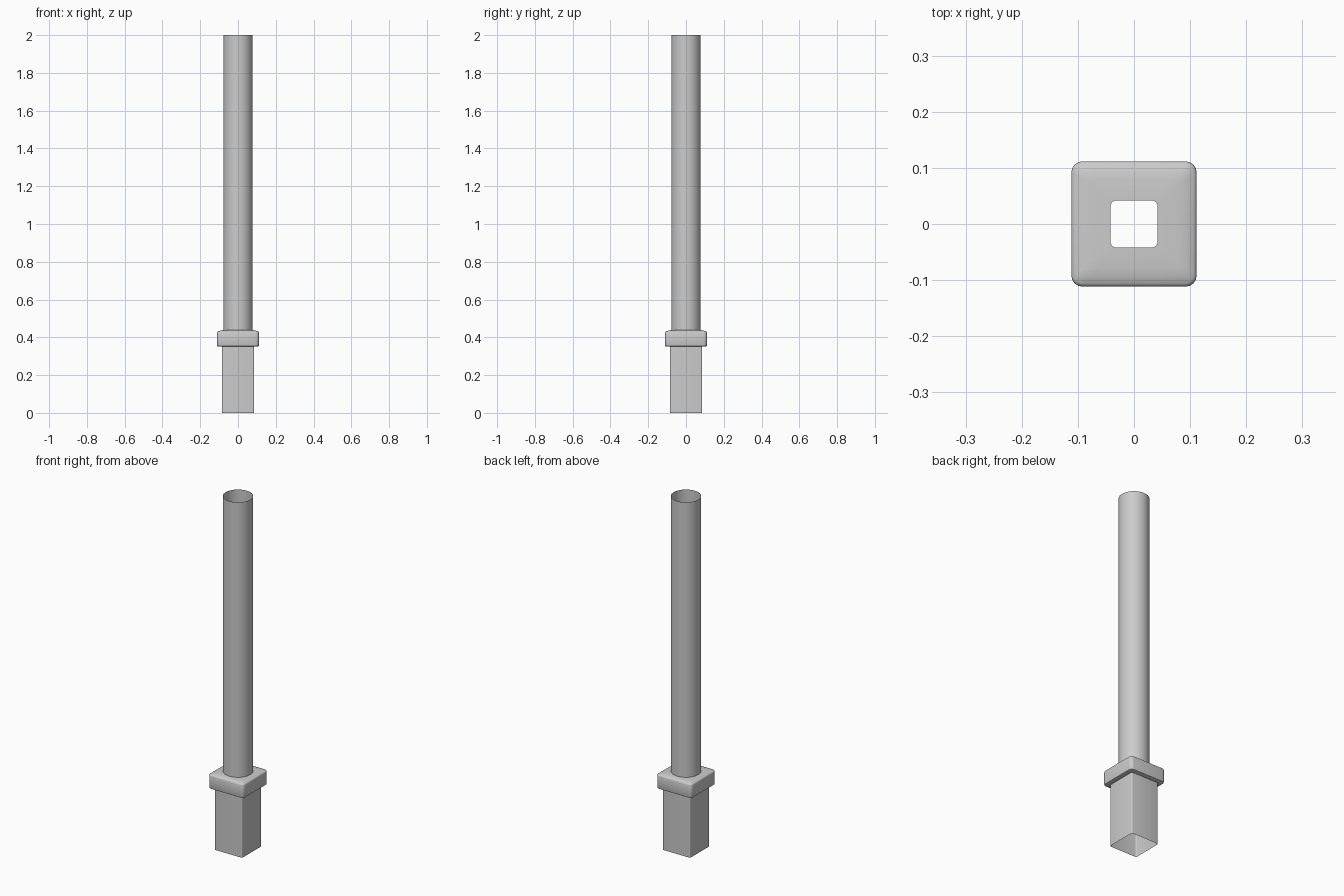
import bpy, bmesh, math

if "Cube" in bpy.data.objects:
    bpy.data.objects.remove(bpy.data.objects["Cube"])


def rounded_square(half, radius, steps=4):
    """Points of a square with rounded corners, counter-clockwise."""
    pts = []
    for q in range(4):
        mid = math.radians(45 + 90 * q)
        cx = math.copysign(half - radius, math.cos(mid))
        cy = math.copysign(half - radius, math.sin(mid))
        for i in range(steps + 1):
            a = math.radians(90 * q + 90 * i / steps)
            pts.append((cx + radius * math.cos(a), cy + radius * math.sin(a)))
    return pts


def circle(radius, sides=48):
    return [(radius * math.cos(2 * math.pi * i / sides),
             radius * math.sin(2 * math.pi * i / sides)) for i in range(sides)]


def skin(name, sections):
    """Open shell through a stack of (outline, height) sections."""
    bm = bmesh.new()
    rings = [[bm.verts.new((x, y, z)) for x, y in pts] for pts, z in sections]
    for low, high in zip(rings, rings[1:]):
        n = len(low)
        for i in range(n):
            j = (i + 1) % n
            bm.faces.new((low[i], low[j], high[j], high[i]))
    mesh = bpy.data.meshes.new(name)
    bm.to_mesh(mesh)
    bm.free()
    obj = bpy.data.objects.new(name, mesh)
    bpy.context.collection.objects.link(obj)
    bpy.ops.object.select_all(action='DESELECT')
    obj.select_set(True)
    bpy.context.view_layer.objects.active = obj
    bpy.ops.object.shade_smooth_by_angle(angle=math.radians(40))
    return obj


# Square sleeve, open at the bottom
skin("square_sleeve", [(rounded_square(0.086, 0.006), z) for z in (0.0, 0.352)])

# Collar: underside, softened rim, slightly domed top, square centre hole
collar_profile = [
    (0.086, 0.006, 0.352),
    (0.106, 0.016, 0.352),
    (0.110, 0.018, 0.354),
    (0.1115, 0.019, 0.358),
    (0.1115, 0.019, 0.425),
    (0.110, 0.018, 0.429),
    (0.106, 0.016, 0.432),
    (0.092, 0.014, 0.436),
    (0.078, 0.012, 0.438),
    (0.042, 0.010, 0.438),
]
skin("collar", [(rounded_square(h, r), z) for h, r, z in collar_profile])

# Round tube, open at the top
skin("round_tube", [(circle(0.078), z) for z in (0.43, 2.0)])
